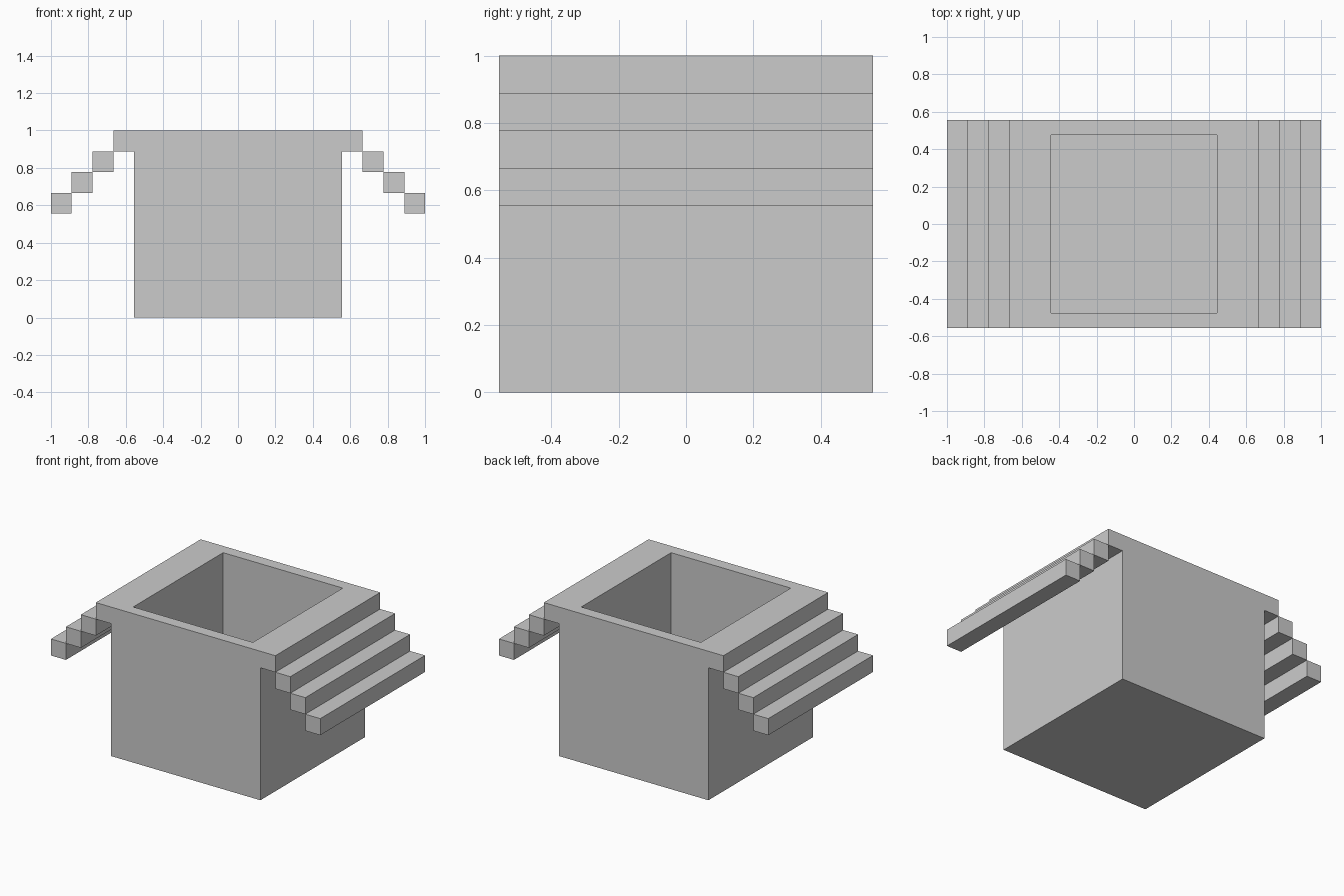
import bpy, bmesh

if "Cube" in bpy.data.objects:
    bpy.data.objects.remove(bpy.data.objects["Cube"])

U = 1 / 9          # grid unit
HALF_Y = 5 * U     # half depth of the whole model


def finish(bm, name):
    bmesh.ops.recalc_face_normals(bm, faces=bm.faces)
    mesh = bpy.data.meshes.new(name)
    bm.to_mesh(mesh)
    bm.free()
    obj = bpy.data.objects.new(name, mesh)
    bpy.context.collection.objects.link(obj)
    return obj


def extrude_profile(points):
    """Prism along y from an (x, z) profile given in grid units."""
    bm = bmesh.new()
    face = bm.faces.new([bm.verts.new((x * U, -HALF_Y, z * U)) for x, z in points])
    ext = bmesh.ops.extrude_face_region(bm, geom=[face])
    verts = [g for g in ext["geom"] if isinstance(g, bmesh.types.BMVert)]
    bmesh.ops.translate(bm, verts=verts, vec=(0, 2 * HALF_Y, 0))
    bmesh.ops.recalc_face_normals(bm, faces=bm.faces)
    return bm


# Open box with an overhanging lip on the left and right
right_half = [(5, 0), (5, 8), (6, 8), (6, 9)]
left_half = [(-x, z) for x, z in reversed(right_half)]
bm = extrude_profile(right_half + left_half)

# Cavity: inset the top face, square it up, then push it down to the floor
top = next(f for f in bm.faces if f.calc_center_median().z > 8.9 * U and f.normal.z > 0.9)
bmesh.ops.inset_region(bm, faces=[top], thickness=U)
for v in top.verts:
    v.co.x = 4 * U if v.co.x > 0 else -4 * U
floor = bmesh.ops.extrude_face_region(bm, geom=[top])
bmesh.ops.translate(bm, vec=(0, 0, -8 * U),
                    verts=[g for g in floor["geom"] if isinstance(g, bmesh.types.BMVert)])
if top.is_valid:
    bmesh.ops.delete(bm, geom=[top], context='FACES_ONLY')
finish(bm, "open_box")

# Steps descending outward on both sides
for side, label in ((1, "right"), (-1, "left")):
    for i in range(3):
        x0, z0 = side * (6 + i), 7 - i
        x1 = x0 + side
        bm = extrude_profile([(x0, z0), (x1, z0), (x1, z0 + 1), (x0, z0 + 1)])
        finish(bm, f"{label}_step_{i + 1}")
